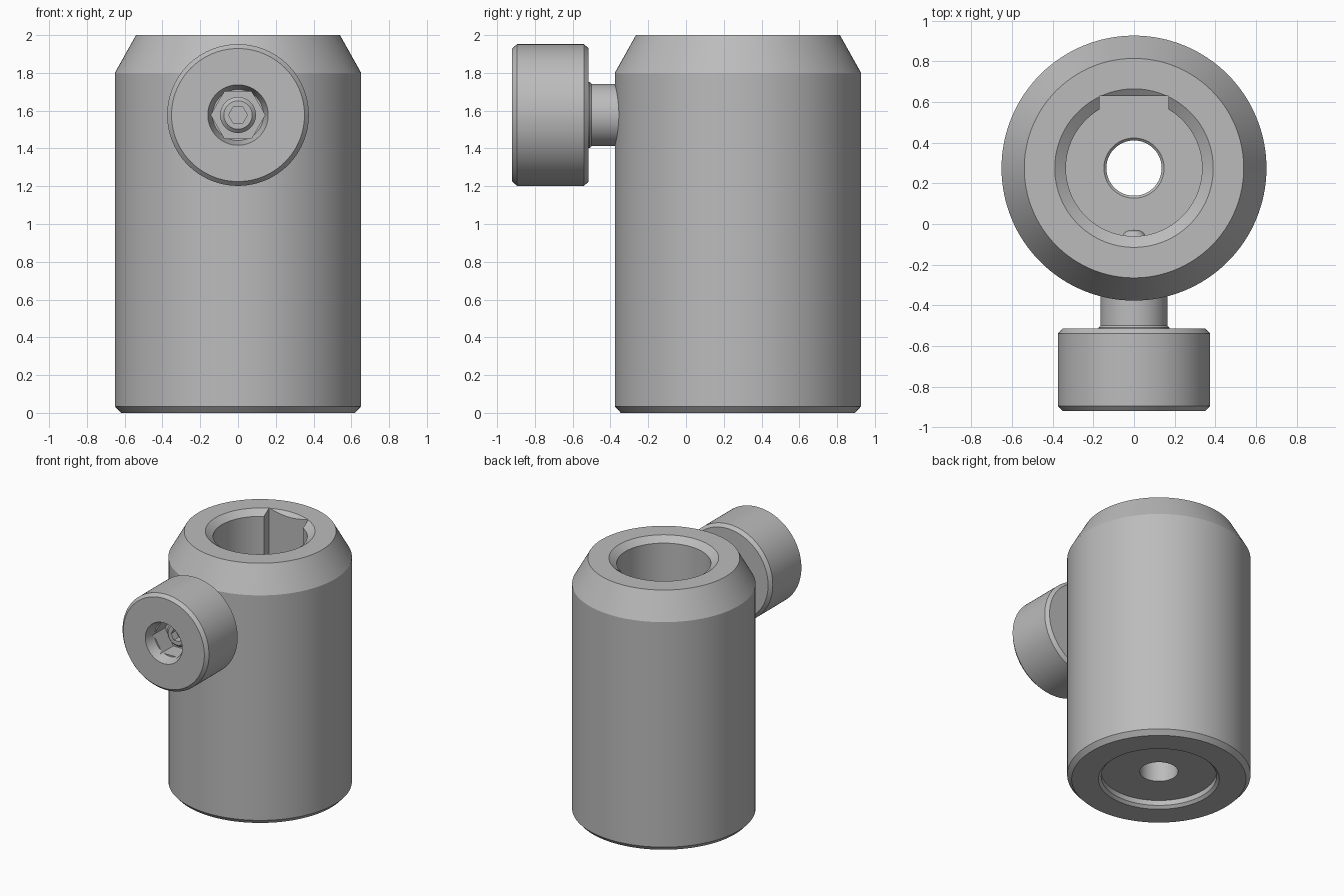
import bpy, bmesh, math
from mathutils import Matrix, Vector

if "Cube" in bpy.data.objects:
    bpy.data.objects.remove(bpy.data.objects["Cube"], do_unlink=True)

steel = bpy.data.materials.new("grey_steel")
steel.use_nodes = True
steel.diffuse_color = (0.5, 0.5, 0.5, 1)
steel.node_tree.nodes["Principled BSDF"].inputs["Base Color"].default_value = (0.5, 0.5, 0.5, 1)

BODY_Y, SCREW_Z = 0.275, 1.577
# Turned parts of the screw run from the front (-y) to the back
SCREW_AXIS = Matrix.Translation((0, 0, SCREW_Z)) @ Matrix.Rotation(-math.pi / 2, 4, 'X')


def finish(name, bm, matrix):
    bmesh.ops.transform(bm, matrix=matrix, verts=bm.verts)
    bmesh.ops.recalc_face_normals(bm, faces=bm.faces)
    mesh = bpy.data.meshes.new(name)
    bm.to_mesh(mesh)
    bm.free()
    mesh.materials.append(steel)
    obj = bpy.data.objects.new(name, mesh)
    bpy.context.collection.objects.link(obj)
    return obj


def lathe(name, profile, matrix, closed=False, sides=96):
    """Turn (radius, height) points about z; zero radius makes a pole."""
    bm = bmesh.new()
    verts = [bm.verts.new((r, 0, h)) for r, h in profile]
    pairs = list(zip(verts, verts[1:]))
    if closed:
        pairs.append((verts[-1], verts[0]))
    edges = [bm.edges.new(p) for p in pairs]
    bmesh.ops.spin(bm, geom=verts + edges, cent=(0, 0, 0), axis=(0, 0, 1),
                   angle=2 * math.pi, steps=sides)
    bmesh.ops.remove_doubles(bm, verts=bm.verts, dist=0.0005)
    return finish(name, bm, matrix)


def prism(name, radius, start, end, matrix):
    """Hexagonal bar with two corners on the x axis."""
    bm = bmesh.new()
    bmesh.ops.create_cone(bm, cap_ends=True, segments=6, radius1=radius,
                          radius2=radius, depth=end - start)
    turn = min((v.co for v in bm.verts), key=lambda c: abs(c.y))
    if abs(turn.y) > 0.001:
        bmesh.ops.rotate(bm, verts=bm.verts, matrix=Matrix.Rotation(math.pi / 6, 3, 'Z'))
    bmesh.ops.translate(bm, verts=bm.verts, vec=Vector((0, 0, (start + end) / 2)))
    return finish(name, bm, matrix)


def cut(obj, cutter):
    mod = obj.modifiers.new("cut", 'BOOLEAN')
    mod.operation, mod.solver, mod.object = 'DIFFERENCE', 'EXACT', cutter
    bpy.context.view_layer.objects.active = obj
    bpy.ops.object.modifier_apply(modifier=mod.name)
    bpy.data.objects.remove(cutter, do_unlink=True)


# Sleeve: chamfered outside, deep bore, drilled floor and shallow base recess
FLOOR = 0.45
body = lathe("sleeve_body", [
    (0.43, 0), (0.62, 0), (0.652, 0.035), (0.652, 1.8), (0.54, 2), (0.39, 2),
    (0.335, 1.96), (0.335, FLOOR), (0.148, FLOOR), (0.136, FLOOR - 0.012),
    (0.136, 0.06), (0.41, 0.06), (0.41, 0.02)],
    Matrix.Translation((0, BODY_Y, 0)), closed=True, sides=128)

# Keyway along the back of the bore
bm = bmesh.new()
bmesh.ops.create_cube(bm, size=1)
bmesh.ops.scale(bm, verts=bm.verts, vec=(0.34, 0.255, 2.1 - FLOOR))
keyway = finish("keyway_cutter", bm,
                Matrix.Translation((0, BODY_Y + 0.2275, (2.1 + FLOOR) / 2 + 0.0005)))
cut(body, keyway)

# Clamp knob with a chamfered rim and a hexagonal socket
knob = lathe("clamp_knob", [
    (0, -0.84), (0.135, -0.84), (0.16, -0.92), (0.352, -0.92), (0.375, -0.895),
    (0.375, -0.54), (0.352, -0.515), (0, -0.515)], SCREW_AXIS)
cut(knob, prism("hex_cutter", 0.143, -1.0, -0.7, SCREW_AXIS))

# Set screw seated in the knob socket
screw = lathe("set_screw", [
    (0, -0.6), (0.095, -0.6), (0.095, -0.74), (0.075, -0.76), (0, -0.76)],
    SCREW_AXIS, sides=48)
cut(screw, prism("small_hex_cutter", 0.05, -0.9, -0.66, SCREW_AXIS))

# Shaft through the wall, ending in a small rounded tip inside the bore
shaft = lathe("clamp_shaft", [
    (0, -0.53), (0.175, -0.53), (0.175, -0.51), (0.165, -0.5), (0.165, -0.25),
    (0.06, -0.25), (0.06, -0.06), (0.045, -0.04), (0.025, -0.03), (0, -0.028)],
    SCREW_AXIS, sides=64)

bpy.ops.object.select_all(action='DESELECT')
for obj in (body, knob, screw, shaft):
    obj.select_set(True)
bpy.context.view_layer.objects.active = body
bpy.ops.object.shade_smooth_by_angle(angle=math.radians(25))
